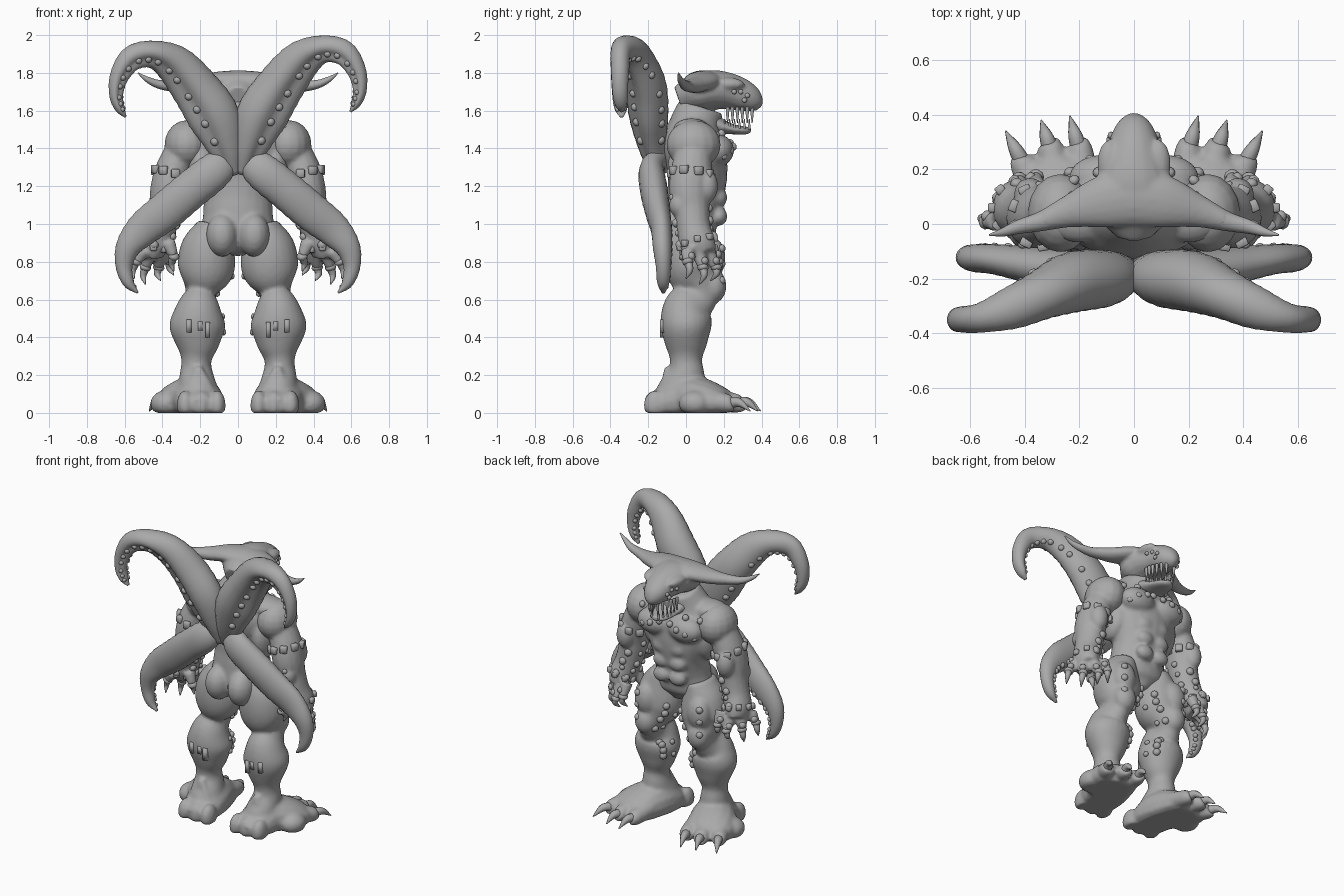
import bpy, bmesh, math, random
from mathutils import Vector, Matrix

if "Cube" in bpy.data.objects:
    bpy.data.objects.remove(bpy.data.objects["Cube"])

random.seed(4)
X, Y, Z = Vector((1, 0, 0)), Vector((0, 1, 0)), Vector((0, 0, 1))
grey = bpy.data.materials.new("hide grey")
grey.diffuse_color = (0.40, 0.40, 0.40, 1)
grey.use_nodes = True
grey.node_tree.nodes["Principled BSDF"].inputs["Base Color"].default_value = grey.diffuse_color


def frames(pts, steps=6, ref=Y):
    """Smooth curve through (x, y, z, r1, r2) points -> list of (pos, side, up, r1, r2)."""
    v = [Vector(p) for p in pts]
    v = [2 * v[0] - v[1]] + v + [2 * v[-1] - v[-2]]
    out = []
    for i in range(1, len(v) - 2):
        a, b, c, d = v[i - 1:i + 3]
        for k in range(steps + (i == len(v) - 3)):
            t = k / steps
            out.append(0.5 * (2 * b + (c - a) * t + (2 * a - 5 * b + 4 * c - d) * t * t
                              + (3 * b - a - 3 * c + d) * t ** 3))
    res = []
    for i, q in enumerate(out):
        tan = (out[min(i + 1, len(out) - 1)] - out[max(i - 1, 0)]).to_3d().normalized()
        side = ref.cross(tan).normalized()
        res.append((q.to_3d(), side, tan.cross(side), max(q[3], .003), max(q[4], .003)))
    return res


def tube(bm, fr, n=16, groove=0, at=0.0, ridge=0):
    rings = []
    for i, (p, s, u, r1, r2) in enumerate(fr):
        ring = []
        for k in range(n):
            a = 2 * math.pi * k / n
            d = math.remainder(a - at, 2 * math.pi)
            g = 1 - groove * math.exp(-(d / 0.5) ** 2) + ridge * (i % 2)
            ring.append(bm.verts.new(p + g * (s * math.cos(a) * r1 + u * math.sin(a) * r2)))
        rings.append(ring)
    for a, b in zip(rings, rings[1:]):
        for k in range(n):
            bm.faces.new((a[k], a[(k + 1) % n], b[(k + 1) % n], b[k]))
    bm.faces.new(rings[0][::-1])
    bm.faces.new(rings[-1])


def limb(bm, pts, ref=Y, **kw):
    fr = frames(pts, ref=ref)
    tube(bm, fr, **kw)
    return fr


def blob(bm, c, r, u=16, v=10, rot=None):
    m = Matrix.Translation(c) @ (rot or Matrix()) @ Matrix.Diagonal((*r, 1))
    bmesh.ops.create_uvsphere(bm, u_segments=u, v_segments=v, radius=1, matrix=m)


def stud(bm, pos, nrm, r):
    q = Vector(nrm).to_track_quat('Z', 'Y').to_matrix().to_4x4()
    blob(bm, pos, (r, r, r * .8), 10, 6, q)


def stud_on(bm, fr, t, a, r, sink=1.0):
    p, s, u, r1, r2 = fr[round(t * (len(fr) - 1))]
    d = s * math.cos(a) * r1 + u * math.sin(a) * r2
    stud(bm, p + d * sink, d, r)


def claw(bm, a, m, b, r, ref=Y):
    """Curved nail with a thick collar at its root."""
    limb(bm, [(*a, r, r), (*m, r * .75, r * .75), (*b, .003, .003)], ref=ref, n=8)
    d = (Vector(m) - Vector(a)).to_track_quat('Z', 'Y').to_matrix().to_4x4()
    blob(bm, a, (r * 1.35, r * 1.35, r * .9), 10, 6, d)


def finish(name, bm, mirror=False, skin=0.0, flip=False):
    if flip:
        bmesh.ops.scale(bm, vec=(-1, 1, 1), verts=bm.verts)
    for v in bm.verts:
        v.co.z = max(v.co.z, 0)
    bmesh.ops.recalc_face_normals(bm, faces=bm.faces)
    for f in bm.faces:
        f.smooth = True
    me = bpy.data.meshes.new(name)
    bm.to_mesh(me)
    bm.free()
    ob = bpy.data.objects.new(name, me)
    bpy.context.collection.objects.link(ob)
    me.materials.append(grey)
    if skin:
        rm = ob.modifiers.new("skin", 'REMESH')
        rm.mode, rm.voxel_size, rm.use_smooth_shade = 'VOXEL', skin, True
        sm = ob.modifiers.new("soften", 'SMOOTH')
        sm.factor, sm.iterations = .5, 4
    if mirror:
        ob.modifiers.new("mirror", 'MIRROR').use_mirror_merge = False
    return ob


# torso: trunk, chest, belly, buttocks and neck
bm = bmesh.new()
limb(bm, [(0, .03, .84, .05, .07), (0, .02, .92, .19, .13), (0, .03, 1.05, .185, .14),
          (0, .05, 1.15, .185, .15), (0, .06, 1.28, .23, .16), (0, .04, 1.42, .27, .17),
          (0, .05, 1.52, .2, .14), (0, .08, 1.62, .12, .12)], n=24)
for s in (1, -1):
    blob(bm, (s * .115, .17, 1.39), (.125, .085, .085))
    blob(bm, (s * .085, -.08, .94), (.085, .1, .115))
    blob(bm, (s * .2, .02, 1.3), (.07, .12, .15))
    blob(bm, (s * .2, .03, 1.5), (.13, .1, .06))
    for z in (1.04, 1.14, 1.24):
        blob(bm, (s * .06, .175, z), (.062, .045, .05))
finish("torso", bm, skin=.013)

# legs: thigh, knee, calf, foot and toes
bm = bmesh.new()
leg = limb(bm, [(.13, .03, 1.0, .08, .11), (.16, .03, .88, .14, .14), (.17, .04, .76, .15, .145),
                (.19, .07, .67, .10, .12), (.20, .06, .62, .08, .11), (.21, .01, .55, .12, .13),
                (.215, 0, .46, .148, .135), (.215, 0, .36, .115, .11), (.22, 0, .28, .08, .085),
                (.22, 0, .2, .09, .1), (.21, -.03, .1, .11, .13), (.2, -.04, .01, .12, .15)], n=24)
blob(bm, (.2, .145, .67), (.075, .07, .09))
blob(bm, (.2, .14, .82), (.08, .07, .11))
limb(bm, [(.19, -.21, .04, .05, .05), (.2, -.12, .05, .12, .09), (.22, 0, .07, .14, .13),
          (.27, .1, .06, .16, .12), (.3, .19, .05, .15, .085), (.31, .23, .04, .1, .05)], ref=Z)
toes = [((.17, .08, .08), (.2, .27, .05), (.235, .395, .01)), ((.26, .08, .09), (.305, .27, .05), (.34, .38, .01)),
        ((.33, .05, .08), (.405, .22, .05), (.47, .34, .01))]
for a, b, c in toes:
    limb(bm, [(*a, .06, .06), (*b, .05, .05), (*(Vector(b) + Vector((.01, .03, 0))), .03, .03)], ref=Z)
blob(bm, (.38, .05, .05), (.085, .09, .07))
for x in (.11, .19, .28):
    blob(bm, (x, -.16, .04), (.045, .065, .08))
    limb(bm, [(x, -.12, .04, .03, .03), (.21, -.09, .24, .02, .025)])
finish("leg", bm, mirror=True, skin=.012)

# toe claws
bm = bmesh.new()
for a, b, c in toes:
    mid = Vector(b).lerp(Vector(c), .5) + Vector((0, 0, .025))
    claw(bm, b, mid, c, .032, ref=Z)
finish("toe_claw", bm, mirror=True)

# round studs running down the outside of the legs
bm = bmesh.new()
for i, t in enumerate((.15, .2, .25, .3, .43, .48, .53, .58)):
    stud_on(bm, leg, t, .75, .024)
    if i % 2:
        stud_on(bm, leg, t, .2, .018)
for z in (.7, .79, .87):
    stud(bm, (.235, .19, z), (.4, 1, 0), .023)
finish("leg_studs", bm, mirror=True)

# square plates on the back of the calf
bm = bmesh.new()
for x, z, h in ((.16, .44, .08), (.2, .46, .05), (.26, .46, .07)):
    bmesh.ops.create_cube(bm, size=1, matrix=Matrix.Translation((x, -.122, z)) @ Matrix.Diagonal((.025, .03, h, 1)))
finish("calf_plates", bm, mirror=True)

# arms: shoulder, upper arm, forearm and palm
bm = bmesh.new()
blob(bm, (.27, .04, 1.42), (.12, .145, .13))
arm = limb(bm, [(.29, .04, 1.42, .08, .09), (.345, .03, 1.28, .095, .11), (.37, .02, 1.18, .095, .11),
                (.385, .03, 1.08, .088, .095), (.41, .04, .98, .085, .09), (.44, .06, .9, .08, .095),
                (.45, .08, .84, .06, .085)])
blob(bm, (.4, -.03, 1.1), (.06, .06, .07))
blob(bm, (.38, .11, 1.2), (.06, .06, .09))
finger = [((.36, .13, .88), (.36, .17, .8), (.34, .15, .73)), ((.42, .12, .84), (.42, .16, .77), (.41, .13, .70)),
          ((.47, .07, .84), (.49, .09, .77), (.49, .07, .68)), ((.5, .01, .86), (.54, .01, .80), (.55, 0, .71)),
          ((.37, .0, .9), (.34, -.01, .83), (.34, .01, .75))]
for a, b, c in finger:
    limb(bm, [(*a, .04, .04), (*b, .026, .026)])
finish("arm", bm, mirror=True, skin=.011)

# finger claws with knuckle collars
bm = bmesh.new()
for a, b, c in finger:
    claw(bm, b, Vector(b).lerp(Vector(c), .5) + Vector((.012, .015, 0)), c, .023)
    stud(bm, Vector(a).lerp(Vector(b), .5) + Vector((.02, .02, 0)), (1, 1, .3), .022)
finish("finger_claw", bm, mirror=True)

# arm studs, block bracelet and wrist bracelet
bm = bmesh.new()
for t in (.4, .5, .6, .7, .8):
    for a in (-1.8, -.5, .5, 1.4):
        stud_on(bm, arm, t, a + random.uniform(-.25, .25), random.uniform(.016, .026))
for t, n, w in ((.2, 9, .045), (.83, 8, .035)):
    p, s, u, r1, r2 = arm[round(t * (len(arm) - 1))]
    for k in range(n):
        a = 2 * math.pi * k / n
        d = s * math.cos(a) * r1 + u * math.sin(a) * r2
        rot = Matrix.Rotation(math.atan2(d.y, d.x), 4, 'Z')
        bmesh.ops.create_cube(bm, size=1, matrix=Matrix.Translation(p + d) @ rot @ Matrix.Diagonal((.035, w, w, 1)))
bmesh.ops.bevel(bm, geom=[e for e in bm.edges if e.calc_length() > .03], offset=.005, segments=1, affect='EDGES')
finish("arm_studs", bm, mirror=True)

# collar and chest studs
bm = bmesh.new()
for x, y, z in ((.04, .235, 1.43), (.1, .25, 1.41), (.16, .235, 1.39), (.2, .2, 1.36), (.13, .19, 1.48), (.22, .16, 1.47)):
    stud(bm, (x, y, z), (x, .3, .15), .022)
finish("chest_studs", bm, mirror=True)

# head: skull with snout, lower jaw, brow wings
bm = bmesh.new()
limb(bm, [(0, -.04, 1.66, .07, .07), (0, .05, 1.69, .15, .1), (0, .14, 1.71, .145, .105),
          (0, .24, 1.70, .11, .095), (0, .32, 1.67, .085, .08), (0, .365, 1.635, .055, .055),
          (0, .385, 1.61, .015, .02)], ref=Z, n=20)
limb(bm, [(0, .04, 1.57, .1, .07), (0, .14, 1.53, .105, .055), (0, .23, 1.505, .085, .03),
          (0, .31, 1.495, .06, .022), (0, .345, 1.5, .02, .015)], ref=Z)
for s in (1, -1):
    limb(bm, [(0, .1, 1.76, .055, .11), (s * .12, .08, 1.755, .05, .095), (s * .24, .045, 1.735, .042, .06),
              (s * .34, .01, 1.73, .03, .035)])
    blob(bm, (s * .09, .22, 1.74), (.045, .09, .035))
finish("head", bm, skin=.01)

# brow horns, sweeping out to thin tips
bm = bmesh.new()
limb(bm, [(.24, .045, 1.735, .039, .056), (.34, .01, 1.73, .03, .036), (.42, -.01, 1.74, .023, .026),
          (.48, -.03, 1.765, .015, .016), (.53, -.04, 1.8, .003, .003)], n=12)
finish("brow_horn", bm, mirror=True)

# teeth along both jaws, and small eyes
bm = bmesh.new()
for i in range(6):
    y = .22 + .026 * i
    x = .085 - .0022 * i * i
    limb(bm, [(x, y, 1.62, .011, .011), (x, y, 1.59, .01, .01), (x, y, 1.535, .003, .003)], n=6)
    limb(bm, [(x * .85, y - .015, 1.50, .009, .009), (x * .85, y - .015, 1.555, .003, .003)], n=6)
finish("teeth", bm, mirror=True)
bm = bmesh.new()
for x, y, z in ((.095, .29, 1.70), (.085, .325, 1.68), (.09, .31, 1.655), (.11, .255, 1.70)):
    stud(bm, (x, y, z), (1, .3, .2), .014)
finish("eyes", bm, mirror=True)

# four back tentacles with sucker rows
for flip, side, dz in ((False, "right", 0), (True, "left", -.028)):
    bm = bmesh.new()
    up = [(.03, -.14, 1.27, .05, .05), (.065, -.18, 1.41, .095, .075), (.125, -.2, 1.57, .135, .105),
          (.225, -.215, 1.73, .125, .11), (.335, -.26, 1.865, .105, .09), (.45, -.31, 1.925, .073, .078),
          (.56, -.345, 1.905, .066, .055), (.628, -.35, 1.81, .05, .048), (.645, -.35, 1.71, .036, .042),
          (.625, -.345, 1.64, .026, .034), (.595, -.34, 1.595, .006, .01)]
    up = [(x, y, z + dz * min(1, x / .4), a, b) for x, y, z, a, b in up]
    fr = limb(bm, up, n=28, groove=.3, at=-.95, ridge=.02)
    finish("upper_tentacle_" + side, bm, flip=flip)
    sk = bmesh.new()
    for i in range(15):
        t = .14 + .056 * i
        r = .023 - .0007 * i
        stud_on(sk, fr, t, -.95, r, .74)
        stud_on(sk, fr, t, .75, r, .98)
    bm = bmesh.new()
    fr = limb(bm, [(.03, -.13, 1.37, .06, .045), (.12, -.18, 1.285, .095, .065), (.25, -.17, 1.18, .1, .072),
                   (.38, -.15, 1.07, .1, .065), (.5, -.13, .975, .09, .055), (.58, -.125, .88, .066, .05),
                   (.603, -.12, .78, .045, .04), (.58, -.12, .69, .03, .032), (.53, -.12, .635, .005, .008)],
              n=24, ridge=.025)
    finish("lower_tentacle_" + side, bm, flip=flip)
    for i in range(12):
        stud_on(sk, fr, .35 + .053 * i, .9, .022 - .0008 * i)
    finish("suckers_" + side, sk, flip=flip)
